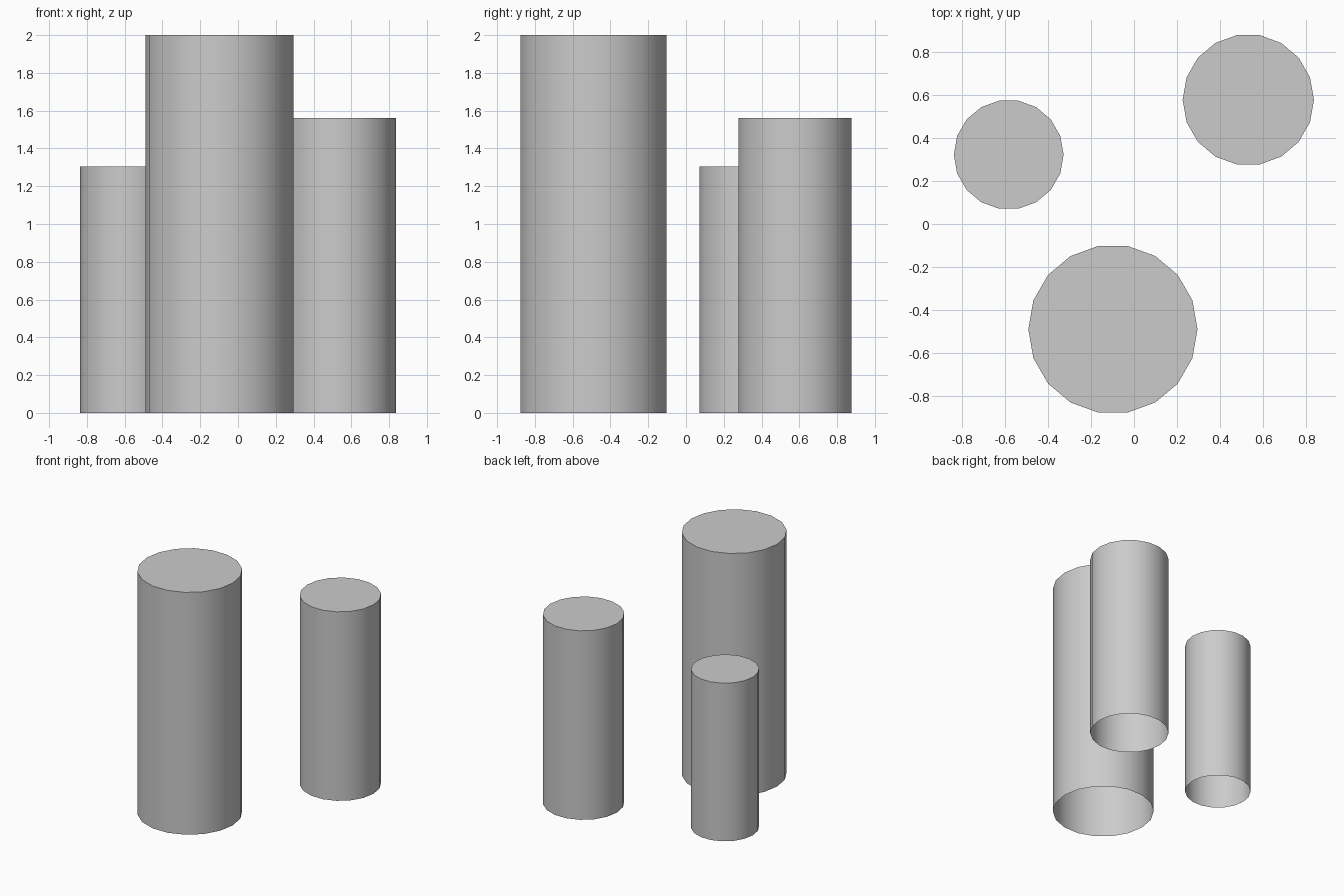
import bpy
import bmesh
import math

if "Cube" in bpy.data.objects:
    bpy.data.objects.remove(bpy.data.objects["Cube"])

SIDES = 18


def pillar(name, x, y, radius, height):
    """Upright 18-sided pillar with a closed top and an open underside."""
    bm = bmesh.new()
    ring = [bm.verts.new((radius * math.cos(2 * math.pi * i / SIDES),
                          radius * math.sin(2 * math.pi * i / SIDES), 0))
            for i in range(SIDES)]
    # Top cap, then walls from the extruded rim
    rim = [bm.verts.new((v.co.x, v.co.y, height)) for v in ring]
    bm.faces.new(rim)
    for i in range(SIDES):
        j = (i + 1) % SIDES
        bm.faces.new((ring[i], ring[j], rim[j], rim[i]))
    mesh = bpy.data.meshes.new(name)
    bm.to_mesh(mesh)
    bm.free()

    obj = bpy.data.objects.new(name, mesh)
    obj.location = (x, y, 0)
    bpy.context.collection.objects.link(obj)

    # Smooth round walls, crisp top edge
    bpy.ops.object.select_all(action='DESELECT')
    obj.select_set(True)
    bpy.context.view_layer.objects.active = obj
    bpy.ops.object.shade_smooth_by_angle(angle=math.radians(30))
    return obj


# Three candle-like pillars of equal proportions
pillar("tall_pillar", -0.098, -0.489, 0.393, 2.0)
pillar("medium_pillar", 0.531, 0.577, 0.305, 1.56)
pillar("short_pillar", -0.582, 0.322, 0.255, 1.305)
